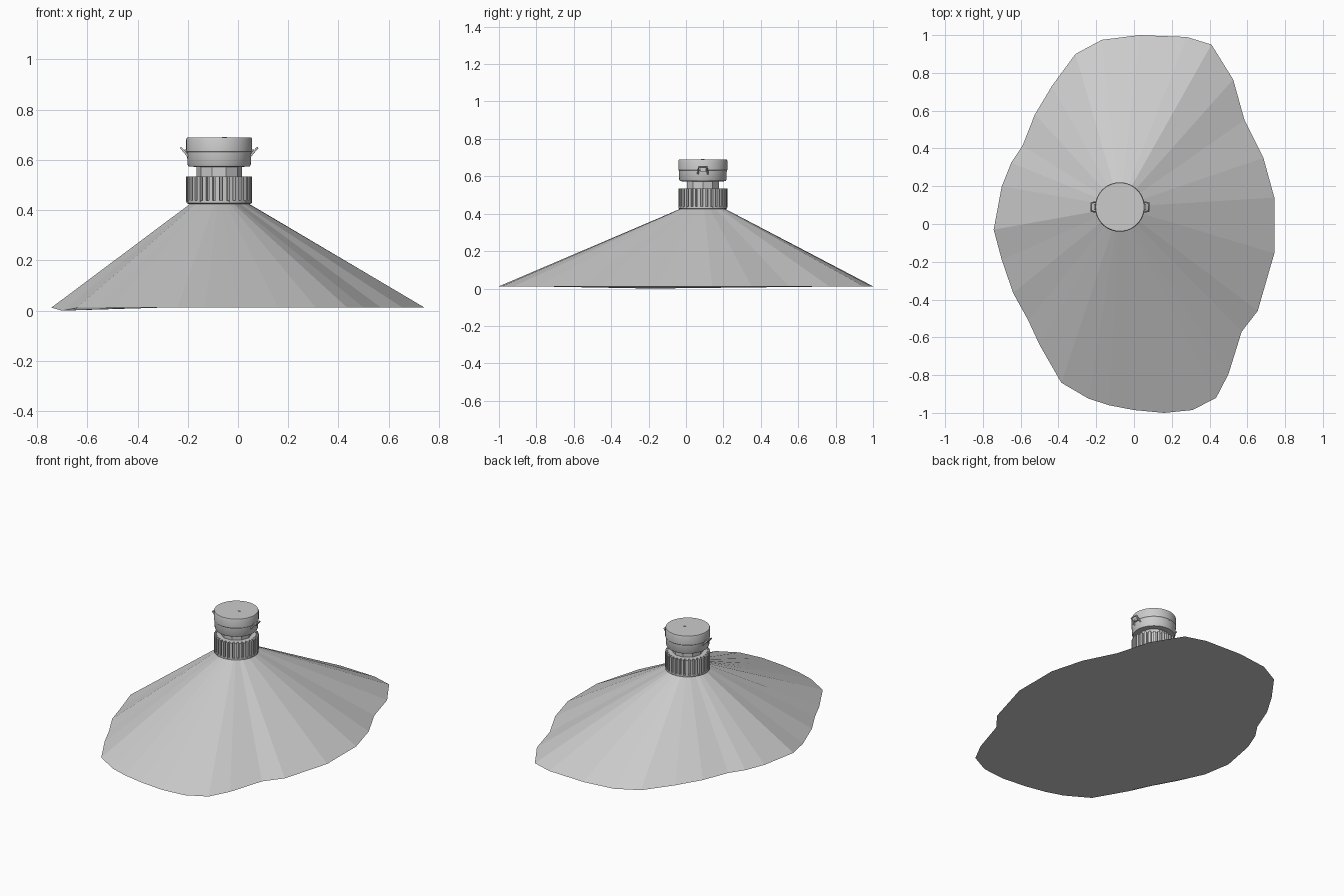
import bpy, bmesh, math
from mathutils import Vector

if "Cube" in bpy.data.objects:
    bpy.data.objects.remove(bpy.data.objects["Cube"])

CX, CY = -0.075, 0.09          # axis of the cap
grey = bpy.data.materials.new("light_grey")
grey.diffuse_color = (0.6, 0.6, 0.6, 1)
grey.use_nodes = True
grey.node_tree.nodes["Principled BSDF"].inputs["Base Color"].default_value = grey.diffuse_color


def finish(name, bm, smooth=False):
    bmesh.ops.recalc_face_normals(bm, faces=bm.faces)
    me = bpy.data.meshes.new(name)
    bm.to_mesh(me)
    bm.free()
    me.materials.append(grey)
    ob = bpy.data.objects.new(name, me)
    bpy.context.collection.objects.link(ob)
    if smooth:
        bpy.ops.object.select_all(action='DESELECT')
        ob.select_set(True)
        bpy.context.view_layer.objects.active = ob
        bpy.ops.object.shade_smooth_by_angle(angle=math.radians(35))
    return ob


def loft(name, rings, smooth=False):
    """Skin rings of points and close both ends."""
    bm = bmesh.new()
    vs = [[bm.verts.new(p) for p in r] for r in rings]
    n = len(vs[0])
    for a, b in zip(vs, vs[1:]):
        for i in range(n):
            j = (i + 1) % n
            bm.faces.new((a[i], a[j], b[j], b[i]))
    bm.faces.new(vs[0][::-1])
    bm.faces.new(vs[-1])
    return finish(name, bm, smooth)


def ring(r, z, n, x=CX, y=CY):
    return [(x + r * math.cos(2 * math.pi * i / n),
             y + r * math.sin(2 * math.pi * i / n), z) for i in range(n)]


def lathe(name, profile, n, smooth=True):
    return loft(name, [ring(r, z, n) for r, z in profile], smooth)


# Spilled cone: irregular outline drawn up to the nozzle
outline = [(.03, 1), (.28, .99), (.41, .95), (.525, .765), (.585, .55), (.685, .35),
           (.743, .14), (.743, -.155), (.655, -.46), (.57, -.57), (.50, -.795),
           (.435, -.92), (.31, -.985), (.16, -1), (0, -.985), (-.13, -.96),
           (-.24, -.925), (-.385, -.84), (-.50, -.64), (-.56, -.51), (-.64, -.365),
           (-.70, -.19), (-.743, -.03), (-.70, .20), (-.65, .325), (-.59, .415),
           (-.525, .58), (-.435, .73), (-.31, .90), (-.17, .975)][::-1]
base, top = [], []
for x, y in outline:
    d = Vector((x - CX, y - CY)).normalized() * 0.108
    low = x < -.69 and -.25 < y < -.1
    base.append((x, y, 0.0 if low else 0.012))
    top.append((CX + d.x, CY + d.y, 0.432))
loft("cone_skirt", [base, top])

# Ribbed collar: gear-shaped prism on a thin flange
RIBS = 30
gear = []
for i in range(RIBS):
    for f, r in ((0, .131), (.55, .131), (.6, .114), (.95, .114)):
        a = 2 * math.pi * (i + f) / RIBS
        gear.append((CX + r * math.cos(a), CY + r * math.sin(a)))
loft("ribbed_collar", [[(x, y, z) for x, y in gear] for z in (.433, .535)])
lathe("collar_flange", [(.120, .424), (.130, .428), (.130, .438)], 48)

# Neck between collar and lid
lathe("neck", [(.09, .53), (.09, .58)], 10, False)

# Lid: lower band, groove, upper band
lathe("lid_lower", [(.085, .572), (.122, .574), (.126, .582), (.128, .630)], 48)
lathe("lid_upper", [(.128, .629), (.131, .633), (.131, .682), (.128, .690)], 48)
loft("lid_pin", [ring(.010, z, 4, -.053, .09) for z in (.688, .692)])


# Wire latches on both sides of the lid
def latch(name, side):
    cu = bpy.data.curves.new(name, 'CURVE')
    cu.dimensions = '3D'
    cu.bevel_depth = .0045
    cu.bevel_resolution = 1
    cu.use_fill_caps = True
    sp = cu.splines.new('POLY')
    pts = [(.122, -.026, .612), (.134, -.025, .628), (.152, -.022, .648),
           (.152, .022, .648), (.134, .025, .628), (.122, .026, .612)]
    sp.points.add(len(pts) - 1)
    for p, (x, y, z) in zip(sp.points, pts):
        p.co = (CX + side * x, CY + y, z, 1)
    cu.materials.append(grey)
    bpy.context.collection.objects.link(bpy.data.objects.new(name, cu))
    # hinge block holding the wire
    bm = bmesh.new()
    bmesh.ops.create_cube(bm, size=1)
    for v in bm.verts:
        v.co = (CX + side * (.130 + v.co.x * .016), CY + v.co.y * .032, .634 + v.co.z * .014)
    finish(name + "_hinge", bm)


latch("latch_right", 1)
latch("latch_left", -1)
